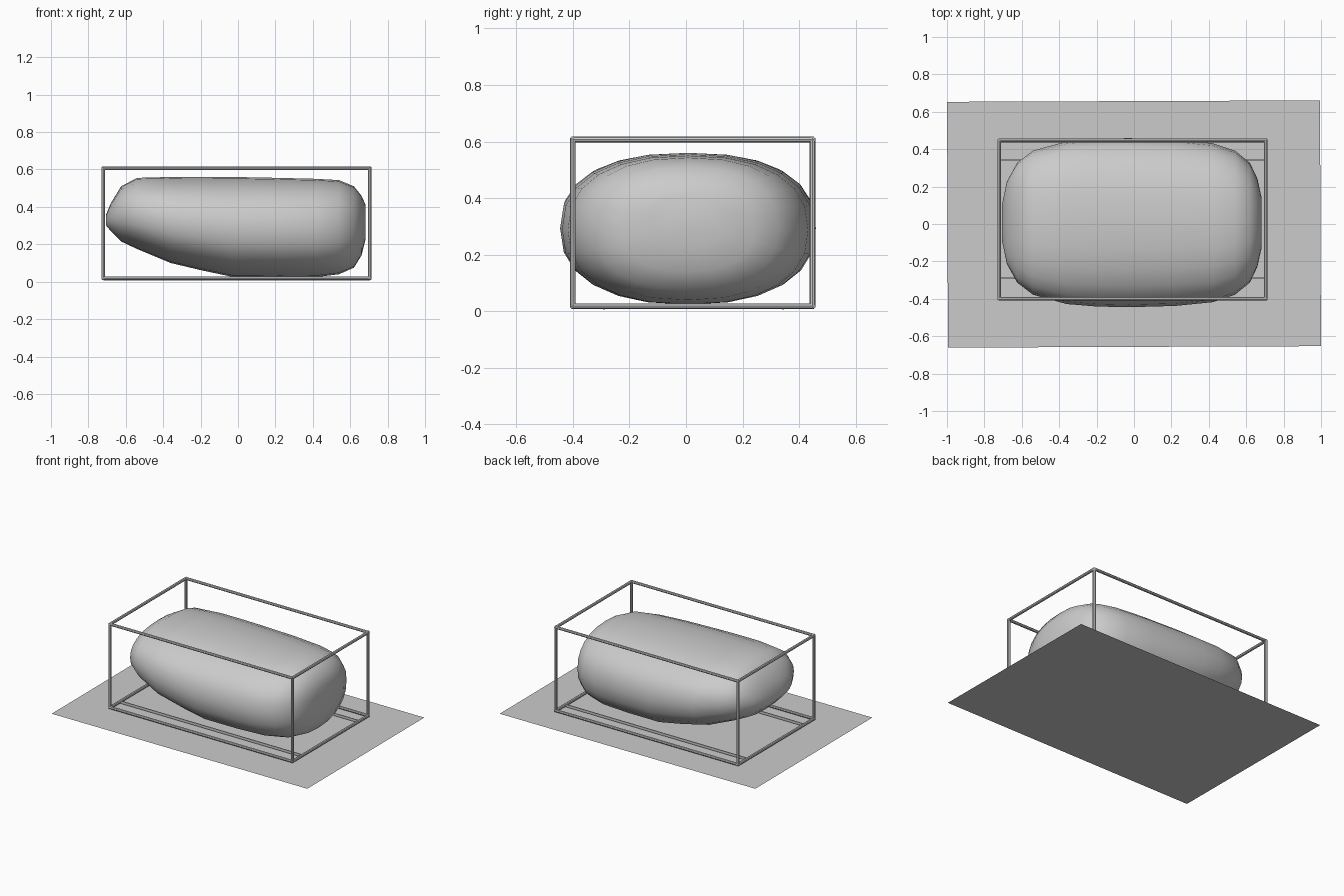
import bpy, bmesh, math
from mathutils import Vector

if "Cube" in bpy.data.objects:
    bpy.data.objects.remove(bpy.data.objects["Cube"])


def finish(name, bm, smooth=False):
    bmesh.ops.recalc_face_normals(bm, faces=bm.faces)
    me = bpy.data.meshes.new(name)
    bm.to_mesh(me)
    bm.free()
    for p in me.polygons:
        p.use_smooth = smooth
    ob = bpy.data.objects.new(name, me)
    bpy.context.collection.objects.link(ob)
    return ob


# Ground sheet, turned very slightly
bm = bmesh.new()
bm.faces.new([bm.verts.new((x * 0.997, y * 0.657, 0))
              for x, y in ((-1, -1), (1, -1), (1, 1), (-1, 1))])
sheet = finish("base_sheet", bm)
sheet.rotation_euler.z = math.radians(0.22)

# Rounded boulder: superellipse sections lofted along x
# (x, bottom z, top z, half width)
sections = [
    (-0.705, 0.30, 0.36, 0.10), (-0.68, 0.27, 0.42, 0.22),
    (-0.625, 0.215, 0.51, 0.32), (-0.54, 0.175, 0.555, 0.385),
    (-0.36, 0.10, 0.56, 0.435), (-0.20, 0.062, 0.56, 0.448),
    (-0.03, 0.026, 0.56, 0.452), (0.22, 0.024, 0.555, 0.445),
    (0.42, 0.025, 0.55, 0.425), (0.54, 0.04, 0.543, 0.385),
    (0.62, 0.075, 0.51, 0.32), (0.66, 0.14, 0.46, 0.235),
    (0.683, 0.23, 0.41, 0.13)]
SIDES, POWER = 24, 2 / 2.35
bm = bmesh.new()
rings = []
for x, lo, hi, w in sections:
    ring = []
    for i in range(SIDES):
        a = 2 * math.pi * i / SIDES
        c, s = math.cos(a), math.sin(a)
        y = 0.007 + w * math.copysign(abs(c) ** POWER, c)
        z = (lo + hi) / 2 + (hi - lo) / 2 * math.copysign(abs(s) ** POWER, s)
        ring.append(bm.verts.new((x, y, z)))
    rings.append(ring)
for r, q in zip(rings, rings[1:]):
    for i in range(SIDES):
        j = (i + 1) % SIDES
        bm.faces.new((r[i], r[j], q[j], q[i]))
bm.faces.new(rings[0])
bm.faces.new(rings[-1])
finish("boulder", bm, True)


# Wire cage: twelve slim round bars
def bar(name, a, b, radius=0.01):
    a, b = Vector(a), Vector(b)
    bm = bmesh.new()
    bmesh.ops.create_cone(bm, cap_ends=True, segments=8, radius1=radius,
                          radius2=radius, depth=(b - a).length + radius)
    ob = finish(name, bm)
    ob.location = (a + b) / 2
    ob.rotation_euler = (b - a).to_track_quat('Z', 'Y').to_euler()


X, Y, Z = (-0.72, 0.705), (-0.4, 0.447), (0.018, 0.607)
for i in (0, 1):
    for j in (0, 1):
        bar("cage_long_bar", (X[0], Y[i], Z[j]), (X[1], Y[i], Z[j]))
        bar("cage_cross_bar", (X[i], Y[0], Z[j]), (X[i], Y[1], Z[j]))
        bar("cage_post", (X[i], Y[j], Z[0]), (X[i], Y[j], Z[1]))

# Thin runners across the cage floor
for y in (-0.29, 0.343):
    bm = bmesh.new()
    bmesh.ops.create_cube(bm, size=1)
    bmesh.ops.scale(bm, vec=(1.425, 0.006, 0.018), verts=bm.verts)
    ob = finish("floor_runner", bm)
    ob.location = (-0.0075, y, 0.016)
